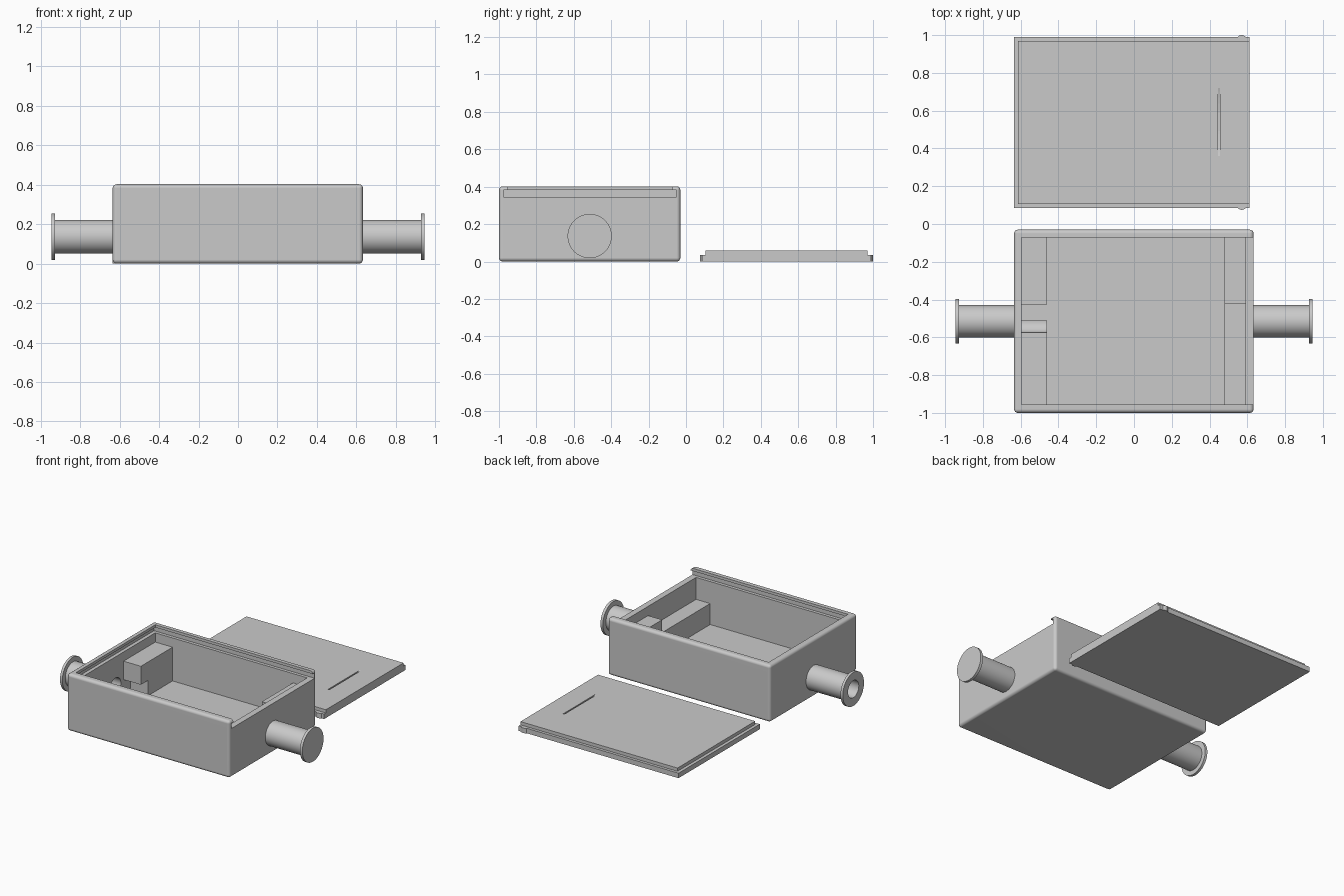
import bpy, math
from mathutils import Vector

old = bpy.data.objects.get("Cube")
if old:
    bpy.data.objects.remove(old, do_unlink=True)

grey = bpy.data.materials.new("plain_grey")
grey.use_nodes = True
COLOUR = (0.59, 0.59, 0.59, 1)
grey.diffuse_color = COLOUR
grey.node_tree.nodes["Principled BSDF"].inputs["Base Color"].default_value = COLOUR


def box(name, x, y, z):
    """Box from (low, high) pairs."""
    lo, hi = Vector((x[0], y[0], z[0])), Vector((x[1], y[1], z[1]))
    bpy.ops.mesh.primitive_cube_add(size=1, location=(lo + hi) / 2)
    ob = bpy.context.object
    ob.name = name
    ob.scale = hi - lo
    bpy.ops.object.transform_apply(location=True, rotation=True, scale=True)
    ob.data.materials.append(grey)
    return ob


def rod(name, x, radius, y, z, sides=64):
    """Cylinder along x."""
    bpy.ops.mesh.primitive_cylinder_add(
        vertices=sides, radius=radius, depth=x[1] - x[0],
        location=((x[0] + x[1]) / 2, y, z), rotation=(0, math.pi / 2, 0))
    ob = bpy.context.object
    ob.name = name
    bpy.ops.object.transform_apply(location=True, rotation=True, scale=True)
    ob.data.materials.append(grey)
    return ob


def apply(ob, mod):
    bpy.context.view_layer.objects.active = ob
    bpy.ops.object.modifier_apply(modifier=mod.name)


def cut(ob, *cutters):
    for c in cutters:
        mod = ob.modifiers.new("cut", "BOOLEAN")
        mod.operation = "DIFFERENCE"
        mod.solver = "EXACT"
        mod.object = c
        apply(ob, mod)
        bpy.data.objects.remove(c, do_unlink=True)


def smooth(ob):
    bpy.ops.object.select_all(action="DESELECT")
    ob.select_set(True)
    bpy.context.view_layer.objects.active = ob
    bpy.ops.object.shade_smooth_by_angle(angle=math.radians(30))


AXIS_Y, AXIS_Z = -0.515, 0.136
BORE = 0.06
FLOOR = 0.042
BLOCK_X = -0.46
INNER_Y = (-0.955, -0.072)


def bore():
    return rod("bore_cutter", (-1.1, BLOCK_X), BORE, AXIS_Y, AXIS_Z)


# Case with rounded edges, open cavity and a slide groove open at +x
case = box("case", (-0.635, 0.633), (-1, -0.03), (0, 0.402))
bev = case.modifiers.new("round", "BEVEL")
bev.width, bev.segments = 0.02, 4
apply(case, bev)
cut(case,
    box("cavity", (-0.595, 0.59), INNER_Y, (FLOOR, 0.5)),
    box("lid_opening", (-0.595, 0.8), INNER_Y, (0.36, 0.5)),
    box("lid_groove", (-0.62, 0.8), (-0.977, -0.05), (0.345, 0.383)),
    bore())
smooth(case)
# Keep the broad faces evenly shaded beside the rounded edges
weighted = case.modifiers.new("flat_faces", "WEIGHTED_NORMAL")
weighted.keep_sharp = True

# Mounting blocks inside the two end walls
low = box("left_bore_block", (-0.6, BLOCK_X), (-0.955, -0.51), (FLOOR - 0.01, 0.15))
cut(low, bore())
smooth(low)
tall = box("left_tall_block", (-0.6, BLOCK_X), (-0.425, -0.07), (FLOOR - 0.01, 0.28))
cut(tall, box("notch", (-0.7, -0.4), (-0.5, -0.345), (0, 0.15)))
box("right_tall_block", (0.48, 0.6), (-0.42, -0.07), (FLOOR - 0.01, 0.28))
box("right_low_block", (0.48, 0.6), (-0.96, -0.42), (FLOOR - 0.01, 0.19))

# Flanged tubes: the -x one is bored through, the +x one is closed
for name, tube_x, flange_x, hollow in (
        ("open", (-0.94, -0.62), (-0.945, -0.927), True),
        ("closed", (0.61, 0.94), (0.926, 0.945), False)):
    for part, x, r in (("tube", tube_x, 0.085), ("flange", flange_x, 0.118)):
        ob = rod(f"{name}_{part}", x, r, AXIS_Y, AXIS_Z)
        if hollow:
            cut(ob, bore())
        smooth(ob)

# Sliding lid: wide tongue, raised panel with a finger slit, two side detents
box("lid_tongue", (-0.635, 0.612), (0.085, 0.99), (0, 0.035))
panel = box("lid_panel", (-0.613, 0.612), (0.105, 0.97), (0.03, 0.058))
cut(panel, rod("slit_cutter", (0.446, 0.456), 0.66, 0.54, 0.693, 128))
for name, y in (("front", 0.102), ("back", 0.973)):
    bpy.ops.mesh.primitive_cylinder_add(vertices=32, radius=0.027, depth=0.035,
                                        location=(0.57, y, 0.0175))
    detent = bpy.context.object
    detent.name = f"{name}_lid_detent"
    detent.data.materials.append(grey)
    smooth(detent)
